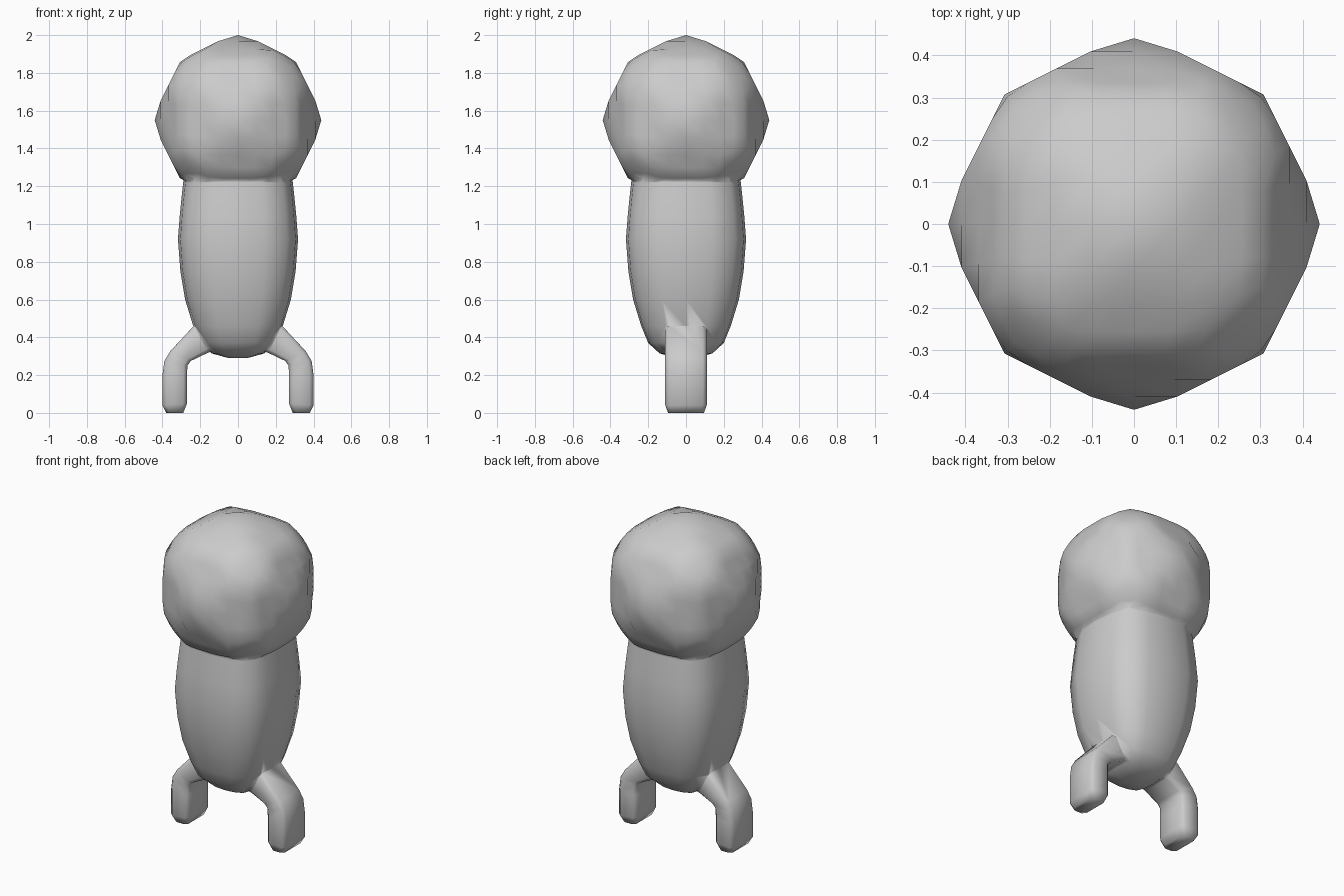
import bpy, bmesh
from mathutils import Vector

if "Cube" in bpy.data.objects:
    bpy.data.objects.remove(bpy.data.objects["Cube"])

grey = bpy.data.materials.new("plain grey")
grey.diffuse_color = (0.6, 0.6, 0.6, 1)
grey.use_nodes = True
grey.node_tree.nodes["Principled BSDF"].inputs["Base Color"].default_value = grey.diffuse_color


def finish(bm, name):
    bmesh.ops.recalc_face_normals(bm, faces=bm.faces)
    for f in bm.faces:
        f.smooth = True
    me = bpy.data.meshes.new(name)
    bm.to_mesh(me)
    bm.free()
    me.materials.append(grey)
    ob = bpy.data.objects.new(name, me)
    bpy.context.collection.objects.link(ob)
    return ob


def loft(bm, rings):
    """Skin closed rings of points and cap both ends."""
    vs = [[bm.verts.new(p) for p in r] for r in rings]
    n = len(rings[0])
    for a, b in zip(vs, vs[1:]):
        for i in range(n):
            j = (i + 1) % n
            bm.faces.new((a[i], a[j], b[j], b[i]))
    bm.faces.new(vs[0])
    bm.faces.new(vs[-1])


# Head: ball whose sides are pressed into an octagon seen along each axis
bm = bmesh.new()
bmesh.ops.create_cube(bm, size=2)
bmesh.ops.subdivide_edges(bm, edges=bm.edges[:], cuts=7, use_grid_fill=True)
for v in bm.verts:
    p = v.co.normalized()
    c, b, a = sorted(abs(x) for x in p)
    up = p.z == max(p) and p.z > b
    limit, tip = (0.47, 0.45) if up else (0.461, 0.441)
    v.co = p * min(0.452, limit / (a + b / 2), tip / a)
    v.co.z += 1.55
head = finish(bm, "head")

# Body: rounded-square barrel, (height, half width)
profile = [(0.29, 0.05), (0.315, 0.14), (0.37, 0.2), (0.46, 0.237), (0.6, 0.28),
           (0.75, 0.305), (0.92, 0.318), (1.05, 0.308), (1.13, 0.3), (1.22, 0.29), (1.4, 0.27)]
square = [(1, 0), (0.96, 0.45), (0.81, 0.81), (0.45, 0.96)]
square += [(-y, x) for x, y in square]
square += [(-x, -y) for x, y in square]
bm = bmesh.new()
loft(bm, [[(w * x, w * y, z) for x, y in square] for z, w in profile])
body = finish(bm, "body")

# Legs: bent flat straps, (outer x, outer z, inner x, inner z)
strap = [(0.13, 0.49, 0.1, 0.34), (0.235, 0.46, 0.16, 0.318), (0.36, 0.325, 0.25, 0.275),
         (0.39, 0.275, 0.268, 0.25), (0.4, 0.2, 0.27, 0.19), (0.4, 0.04, 0.27, 0.05),
         (0.38, 0.0, 0.29, 0.0)]
D, C = 0.11, 0.02
legs = []
for side, name in ((1, "right_leg"), (-1, "left_leg")):
    bm = bmesh.new()
    rings = []
    for k, (ox, oz, ix, iz) in enumerate(strap):
        o, i = Vector((side * ox, 0, oz)), Vector((side * ix, 0, iz))
        c = (i - o).normalized() * C
        d = D - (0.015 if k == len(strap) - 1 else 0)
        ring = [(o, -d + C), (o + c, -d), (i - c, -d), (i, -d + C),
                (i, d - C), (i - c, d), (o + c, d), (o, d - C)]
        rings.append([p + Vector((0, y, 0)) for p, y in ring])
    loft(bm, rings)
    legs.append(finish(bm, name))

# Fuse the parts into one continuous skin
bpy.context.view_layer.objects.active = body
for part in [head] + legs:
    mod = body.modifiers.new("fuse", 'BOOLEAN')
    mod.operation = 'UNION'
    mod.solver = 'EXACT'
    mod.object = part
    bpy.ops.object.modifier_apply(modifier=mod.name)
    bpy.data.objects.remove(part)
body.name = "body_with_head_and_legs"
for f in body.data.polygons:
    f.use_smooth = True
    f.material_index = 0
